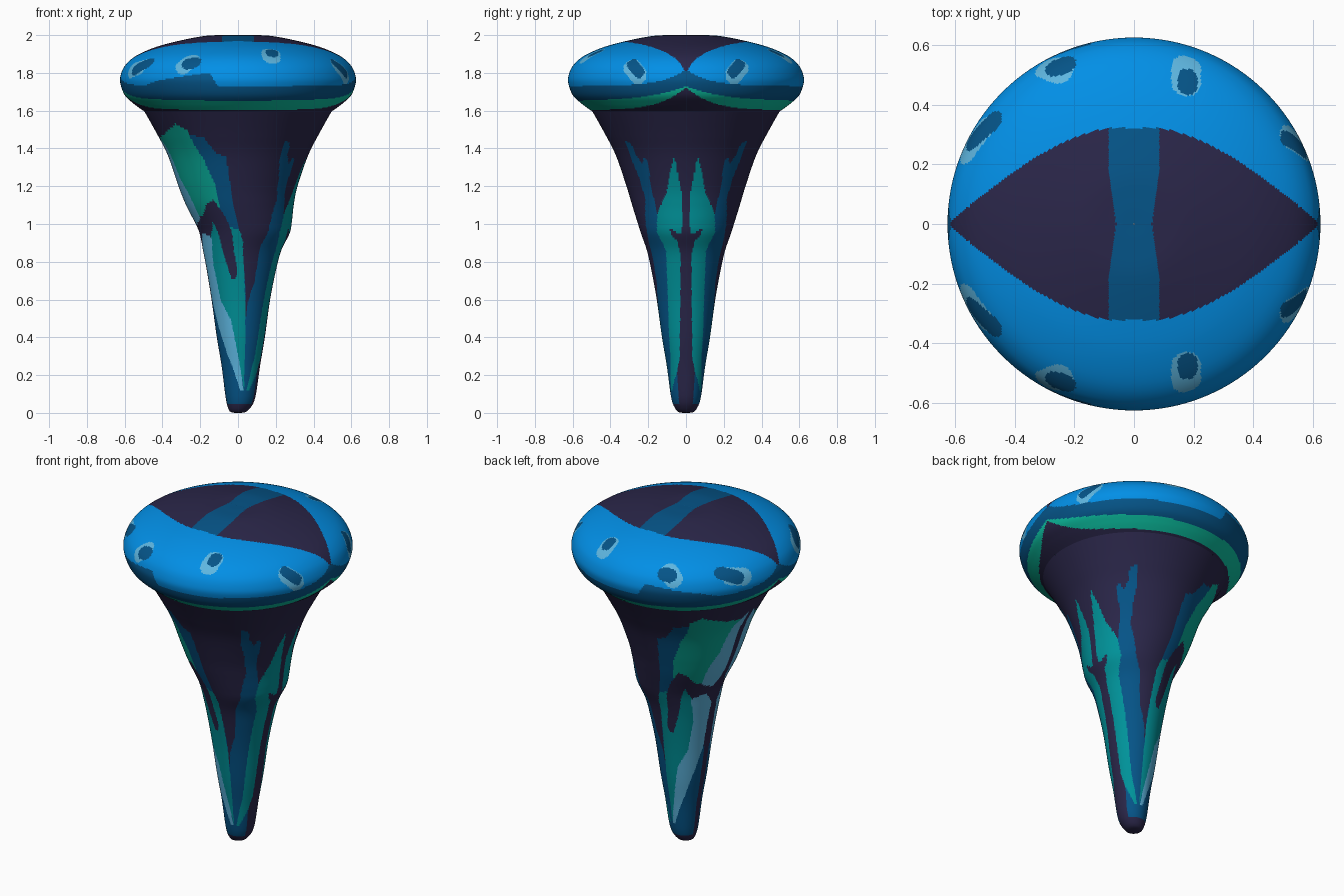
import bpy
import bmesh
from math import sin, cos, pi, radians, exp
from mathutils import Vector

if "Cube" in bpy.data.objects:
    bpy.data.objects.remove(bpy.data.objects["Cube"], do_unlink=True)

PALETTE = {
    "navy": "2A2649",
    "bright_blue": "028FE6",
    "deep_blue": "055488",
    "teal": "00939A",
    "green": "08AA98",
    "mint": "0CC4A4",
    "pale_blue": "5EB6E0",
}
NAMES = list(PALETTE)


def linear(code):
    srgb = [int(code[i:i + 2], 16) / 255 for i in (0, 2, 4)]
    return [c / 12.92 if c < 0.04 else ((c + 0.055) / 1.055) ** 2.4
            for c in srgb] + [1]


def make_material(name, code):
    mat = bpy.data.materials.new(name)
    mat.use_nodes = True
    colour = linear(code)
    mat.diffuse_color = colour
    shader = next(n for n in mat.node_tree.nodes if n.type == "BSDF_PRINCIPLED")
    shader.inputs["Base Color"].default_value = colour
    shader.inputs["Roughness"].default_value = 0.7
    return mat


MATERIALS = [make_material(name, code) for name, code in PALETTE.items()]


def smooth_profile(points, step):
    """Catmull-Rom curve through (radius, height, sideways shift) points."""
    pts = [Vector(p) for p in points]
    pts = [pts[0]] + pts + [pts[-1]]
    curve = []
    for a, b, c, d in zip(pts, pts[1:], pts[2:], pts[3:]):
        count = max(2, int((c - b).length / step))
        for k in range(count):
            t = k / count
            curve.append(0.5 * (2 * b + (c - a) * t
                                + (2 * a - 5 * b + 4 * c - d) * t ** 2
                                + (3 * b - a - 3 * c + d) * t ** 3))
    return curve + [pts[-1]]


def half_lathe(name, points, rule, segments, step):
    """Revolve the front half, colour each face by rule, mirror to the back."""
    bm = bmesh.new()
    rings = smooth_profile(points, step)
    angles = [pi * j / segments for j in range(segments + 1)]
    grid = [[bm.verts.new((s + r * cos(a), -r * sin(a), z)) for a in angles]
            for r, z, s in rings]
    for i, (low, high) in enumerate(zip(grid, grid[1:])):
        z = (rings[i].y + rings[i + 1].y) / 2
        for j in range(segments):
            face = bm.faces.new((low[j], high[j], high[j + 1], low[j + 1]))
            face.smooth = True
            degrees = 180 * (j + 0.5) / segments
            colour = rule(degrees, z, face.calc_center_median())
            face.material_index = NAMES.index(colour)
    mesh = bpy.data.meshes.new(name)
    bm.to_mesh(mesh)
    bm.free()
    for mat in MATERIALS:
        mesh.materials.append(mat)
    obj = bpy.data.objects.new(name, mesh)
    bpy.context.collection.objects.link(obj)
    mirror = obj.modifiers.new("front_to_back", "MIRROR")
    mirror.use_axis = (False, True, False)


def inside(polygon, x, y):
    hit = False
    for (ax, ay), (bx, by) in zip(polygon, polygon[1:] + polygon[:1]):
        if (ay > y) != (by > y) and x < ax + (bx - ax) * (y - ay) / (by - ay):
            hit = not hit
    return hit


# Stem patches: outlines in (degrees from the +x side, height), painted in order
side_stripe = [(53, 1.44), (53, 1.34), (49, 1.25), (47, 1.13), (57, 1), (63, .89),
               (65, .7), (78, .56), (80, .12), (150, .05), (30, .05), (28, .25),
               (30, .8), (34, 1.04), (36, 1.2), (34, 1.34), (38, 1.35),
               (41, 1.32), (45, 1.36), (47, 1.43)]
side_spike = [(10, 1.36), (20, 1.16), (34, 1.05), (40, .96), (31, .86), (38, .6),
              (48, .3), (68, .12), (58, .12), (28, .22), (17, .3), (11, .6),
              (8, .86), (5, .96), (4, 1.15)]
spike_barb = [(3, .95), (10, .95), (21, .98), (19, .94), (11, .91), (10, .85), (3, .85)]
front_stripe = [(128, 1.47), (116, 1.46), (109, 1.38), (100, 1.355), (97, 1.2),
                (97, .97), (90, .89), (80, .6), (78, .12), (90, .05), (168, .05),
                (172, .6), (130, .7), (125, 1.2)]
upper_patch = [(136, 1.53), (128, 1.5), (126, 1.42), (120, 1.34), (112, 1.2),
               (113, 1.07), (128, 1.1), (142, 1.04), (158, 1.04), (165, 1.25),
               (170, 1.46), (157, 1.47)]
upper_highlight = [(177, 1.49), (166, 1.42), (159, 1.25), (149, 1.14),
                   (148, 1.03), (168, .99), (175, 1.05)]
lower_patch = [(128, 1.02), (97, .97), (90, .9), (84, .7), (80, .55), (78, .12),
               (97, .28), (114, .49), (136, .6), (142, .78), (140, .93)]
lower_highlight = [(160, .96), (138, .93), (142, .78), (134, .6), (112, .49),
                   (96, .28), (80, .12), (92, .12), (128, .3), (155, .49),
                   (168, .6), (173, .88)]
dark_hook = [(170, .98), (143, 1.01), (129, 1.1), (118, 1.13), (111, 1.06),
             (105, .915), (96, .74), (101, .71), (107, .71), (114, .78),
             (125, .93), (129, 1.01), (140, .96), (160, .95)]

STEM_PAINT = [
    (side_stripe, "deep_blue"), (side_spike, "teal"), (spike_barb, "navy"),
    (front_stripe, "deep_blue"), (upper_patch, "green"),
    (upper_highlight, "pale_blue"), (lower_patch, "teal"),
    (lower_highlight, "pale_blue"), (dark_hook, "navy"),
]


def stem_rule(degrees, z, centre):
    colour = "navy"
    for outline, name in STEM_PAINT:
        if inside(outline, degrees, z):
            colour = name
    return colour


# Cap spots: rounded strokes (start, end, radius), dark pupils over pale rings
SPOTS = [
    ((.18, -.465, 1.915), (.18, -.49, 1.90), .034, "deep_blue"),
    ((-.26, -.525, 1.85), (-.23, -.53, 1.85), .040, "deep_blue"),
    ((-.475, -.345, 1.855), (-.54, -.28, 1.82), .038, "deep_blue"),
    ((.515, -.285, 1.85), (.56, -.245, 1.80), .031, "deep_blue"),
    ((.175, -.475, 1.91), (.175, -.525, 1.88), .050, "pale_blue"),
    ((-.285, -.53, 1.84), (-.25, -.51, 1.86), .052, "pale_blue"),
    ((-.56, -.25, 1.82), (-.51, -.31, 1.83), .050, "pale_blue"),
    ((.52, -.285, 1.83), (.56, -.25, 1.785), .048, "pale_blue"),
]
cap_shadow = [(98, 1.7), (104, 1.8), (115, 1.785), (132, 1.76), (155, 1.7)]


def stroke_distance(point, start, end):
    start, along = Vector(start), Vector(end) - Vector(start)
    t = (point - start).dot(along) / along.length_squared
    return (point - start - along * min(1, max(0, t))).length


def cap_rule(degrees, z, centre):
    pinch = sin(radians(degrees))
    if z < 1.602 + 0.12 * exp(-pinch / 0.23):
        return "navy"
    if z < 1.65 + 0.08 * exp(-pinch / 0.32):
        return "mint"
    # Lens-shaped top with a waisted stripe across it
    x, depth = abs(centre.x), abs(centre.y)
    if z > 1.81 and depth < min(0.322, 0.33 * cos(pi / 2 * min(1, x / 0.625))):
        waist = 0.06 + 0.025 * min(1, depth / 0.18)
        return "deep_blue" if x < waist else "navy"
    for start, end, radius, colour in SPOTS:
        if stroke_distance(centre, start, end) < radius:
            return colour
    if z < 1.73 + 0.09 * exp(-pinch / 0.18) or inside(cap_shadow, degrees, z):
        return "deep_blue"
    return "bright_blue"


# Tapering stem, slightly bulged to one side at the knuckle
half_lathe("stem", [
    (.002, 0, 0), (.035, .003, 0), (.055, .02, .005), (.078, .08, .013),
    (.102, .25, .015), (.127, .4, .015), (.155, .6, .015), (.184, .76, .018),
    (.207, .86, .022), (.238, .95, .035), (.257, 1.01, .028), (.285, 1.1, .01),
    (.315, 1.2, 0), (.37, 1.36, 0), (.425, 1.47, 0), (.495, 1.595, 0),
], stem_rule, segments=130, step=.011)

# Rounded cap
half_lathe("cap", [
    (.495, 1.595, 0), (.55, 1.635, 0), (.598, 1.68, 0), (.622, 1.74, 0),
    (.622, 1.785, 0), (.597, 1.84, 0), (.54, 1.89, 0), (.44, 1.935, 0),
    (.32, 1.968, 0), (.18, 1.995, 0), (.08, 2, 0), (.002, 2, 0),
], cap_rule, segments=280, step=.0065)
